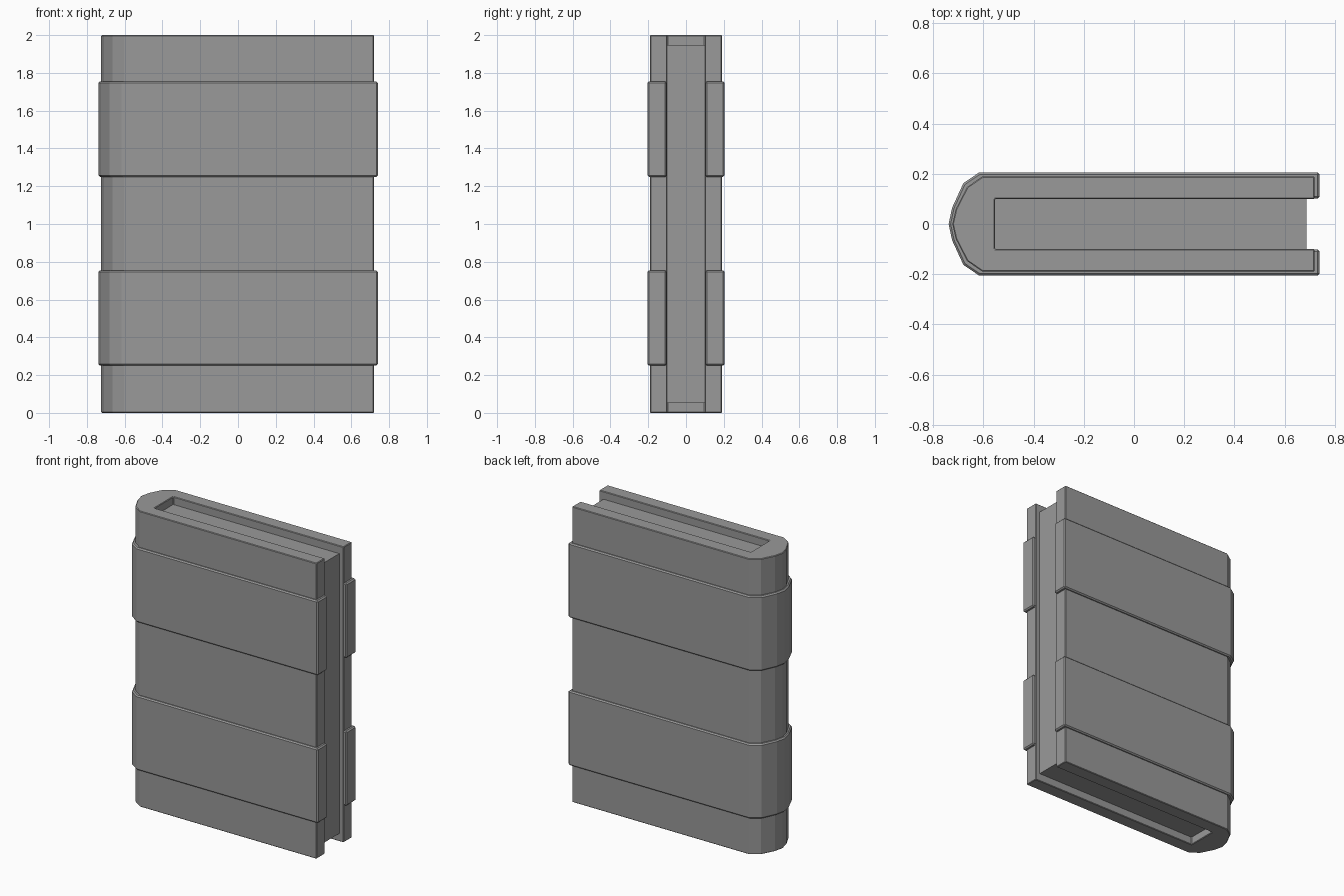
import bpy
import bmesh

if "Cube" in bpy.data.objects:
    bpy.data.objects.remove(bpy.data.objects["Cube"], do_unlink=True)

# One flat grey for the whole book
grey = bpy.data.materials.new("plain grey")
grey.use_nodes = True
GREY = (0.32, 0.32, 0.32, 1)
grey.diffuse_color = GREY
grey.node_tree.nodes["Principled BSDF"].inputs["Base Color"].default_value = GREY


def extrude_outline(name, outline, bottom, top, bevel=0.0):
    """Solid prism from a plan outline."""
    bm = bmesh.new()
    base = bm.faces.new([bm.verts.new((x, y, bottom)) for x, y in outline])
    result = bmesh.ops.extrude_face_region(bm, geom=[base], use_keep_orig=True)
    moved = [v for v in result["geom"] if isinstance(v, bmesh.types.BMVert)]
    bmesh.ops.translate(bm, verts=moved, vec=(0, 0, top - bottom))
    bmesh.ops.recalc_face_normals(bm, faces=bm.faces)
    mesh = bpy.data.meshes.new(name)
    bm.to_mesh(mesh)
    bm.free()
    mesh.materials.append(grey)
    obj = bpy.data.objects.new(name, mesh)
    bpy.context.collection.objects.link(obj)
    if bevel:
        mod = obj.modifiers.new("soft edges", "BEVEL")
        mod.width = bevel
        mod.segments = 1
        mod.limit_method = "ANGLE"
        mod.angle_limit = 0.8
    return obj


def book_outline(half, end, slot_half, slot_x):
    """U-shaped plan: rounded spine at -x, open slot at +x."""
    side = [(slot_x, slot_half), (end, slot_half), (end, half)]
    return side + half_spine(half) + [(x, -y) for x, y in reversed(side)]


def half_spine(half):
    # Faceted spine, mirrored about the centre plane
    grow = half - 0.19
    curve = [(-0.603 - grow, half), (-0.665 - grow, 0.148 + grow),
             (-0.71 - grow, 0.06 + grow / 3)]
    tip = [(-0.724 - grow, 0)]
    return curve + tip + [(x, -y) for x, y in reversed(curve)]


# Cover boards and spine
extrude_outline("cover", book_outline(0.19, 0.72, 0.1, -0.555), 0, 2, 0.004)

# Raised straps wrapping the cover
for label, bottom in (("lower", 0.25), ("upper", 1.25)):
    extrude_outline(label + "_band", book_outline(0.205, 0.74, 0.102, -0.56),
                    bottom, bottom + 0.505, 0.008)

# Recessed page block
extrude_outline("pages", [(-0.58, -0.105), (0.688, -0.105), (0.688, 0.105), (-0.58, 0.105)],
                0.053, 1.947)
